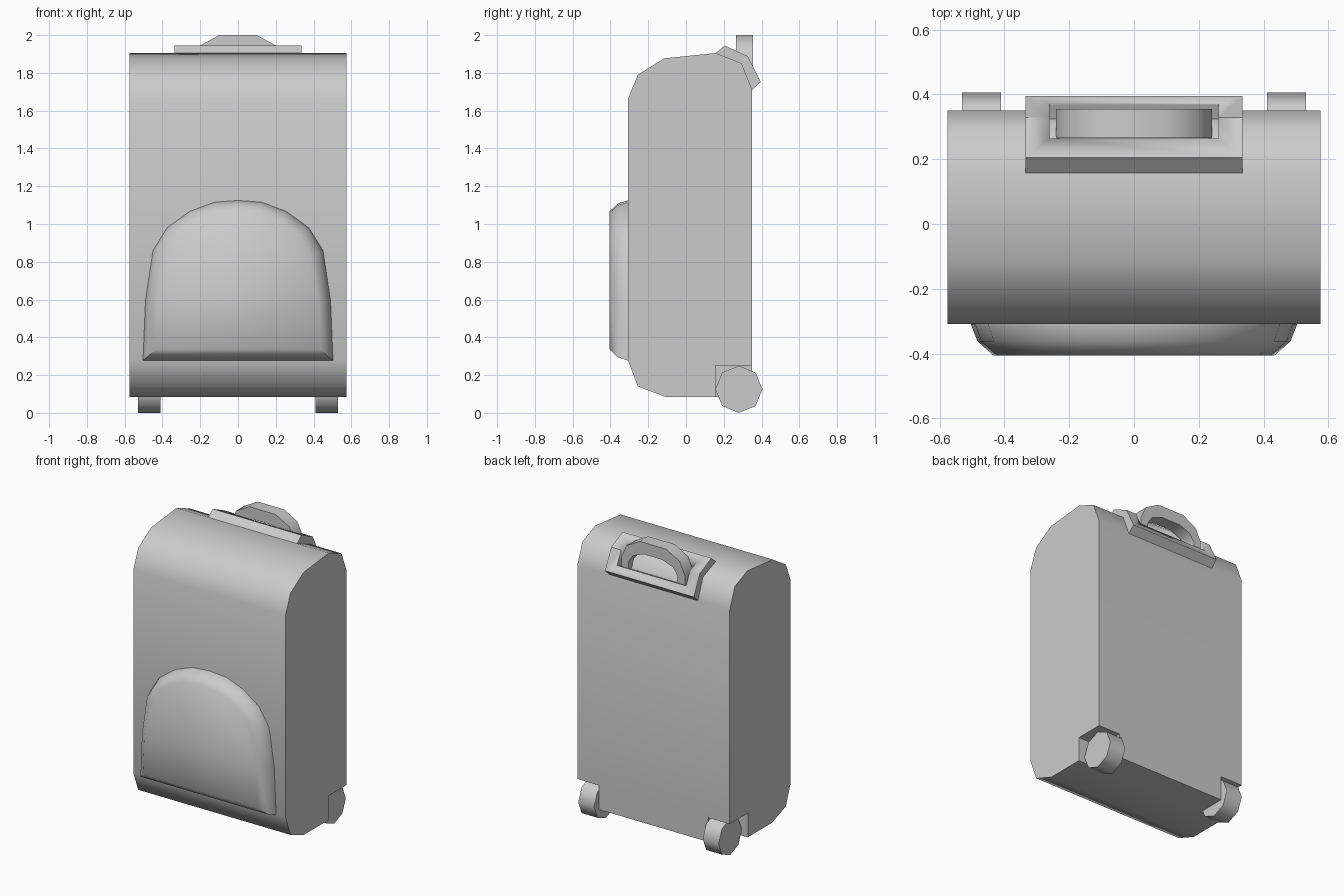
import bpy, bmesh, math

if "Cube" in bpy.data.objects:
    bpy.data.objects.remove(bpy.data.objects["Cube"])


def loft(name, rings, angle=50):
    """Closed solid through rings of equal point count, with end caps."""
    bm = bmesh.new()
    loops = [[bm.verts.new(p) for p in ring] for ring in rings]
    n = len(loops[0])
    for a, b in zip(loops, loops[1:]):
        for i in range(n):
            j = (i + 1) % n
            bm.faces.new((a[i], a[j], b[j], b[i]))
    bm.faces.new(loops[0][::-1])
    bm.faces.new(loops[-1])
    bmesh.ops.recalc_face_normals(bm, faces=bm.faces)
    mesh = bpy.data.meshes.new(name)
    bm.to_mesh(mesh)
    bm.free()
    obj = bpy.data.objects.new(name, mesh)
    bpy.context.collection.objects.link(obj)
    smooth(obj, angle)
    return obj


def smooth(obj, angle=50):
    bpy.ops.object.select_all(action='DESELECT')
    obj.select_set(True)
    bpy.context.view_layer.objects.active = obj
    bpy.ops.object.shade_smooth_by_angle(angle=math.radians(angle))


def prism_x(name, profile, x0, x1, angle=50):
    """Extrude a (y, z) profile along x."""
    return loft(name, [[(x, y, z) for y, z in profile] for x in (x0, x1)], angle)


def cut(obj, cutter):
    mod = obj.modifiers.new("cut", 'BOOLEAN')
    mod.operation = 'DIFFERENCE'
    mod.solver = 'EXACT'
    mod.object = cutter
    cutter.hide_render = True
    bpy.context.view_layer.objects.active = obj
    bpy.ops.object.modifier_apply(modifier=mod.name)
    bpy.data.objects.remove(cutter)


# Suitcase body
body = prism_x("body", [
    (0.35, 0.085), (0.35, 1.71), (0.295, 1.85), (0.158, 1.905), (-0.115, 1.877),
    (-0.255, 1.79), (-0.308, 1.66), (-0.308, 0.28), (-0.255, 0.14), (-0.11, 0.085),
], -0.575, 0.575)

# Wheel notches and octagonal wheels
for side, label in ((-1, "left"), (1, "right")):
    notch = [(0.155, 0.0), (0.155, 0.25), (0.5, 0.25), (0.5, 0.0)]
    cut(body, prism_x("notch_cutter", notch, side * 0.41, side * 0.7))
    rim = [(0.28 + 0.125 * math.cos(i * math.pi / 4),
            0.125 + 0.125 * math.sin(i * math.pi / 4)) for i in range(8)]
    prism_x(label + "_wheel", rim, side * 0.41, side * 0.53)
smooth(body)

# Bent handle plate with a slot
plate = prism_x("handle_plate", [
    (0.158, 1.905), (0.205, 1.945), (0.328, 1.888),
    (0.395, 1.752), (0.35, 1.71), (0.295, 1.85),
], -0.335, 0.335, 30)
cut(plate, prism_x("slot_cutter", [
    (0.235, 1.84), (0.28, 1.96), (0.36, 1.97),
    (0.43, 1.826), (0.368, 1.798), (0.27, 1.753),
], -0.26, 0.26))

# Arched carry handle
half = [(0.24, 1.78), (0.24, 1.86), (0.2, 1.945), (0.1, 2.0)]
inner = [(0.07, 1.92), (0.15, 1.89), (0.185, 1.84), (0.185, 1.78)]
arch = half + [(-x, z) for x, z in half[::-1]]
arch += [(-x, z) for x, z in inner[::-1]] + inner
loft("carry_handle", [[(x, y, z) for x, z in arch] for y in (0.265, 0.355)])

# Puffed front pocket
side_pts = [(0.503, 0.278), (0.49, 0.594), (0.45, 0.86),
            (0.375, 0.98), (0.255, 1.067), (0.127, 1.115)]
outline = side_pts + [(0, 1.125)] + [(-x, z) for x, z in side_pts[::-1]]
rings = []
for y, s in ((-0.30, 1.0), (-0.31, 1.0), (-0.362, 0.96), (-0.405, 0.863)):
    rings.append([(x * s, y, 0.7 + (z - 0.7) * s) for x, z in outline])
loft("front_pocket", rings, 60)
